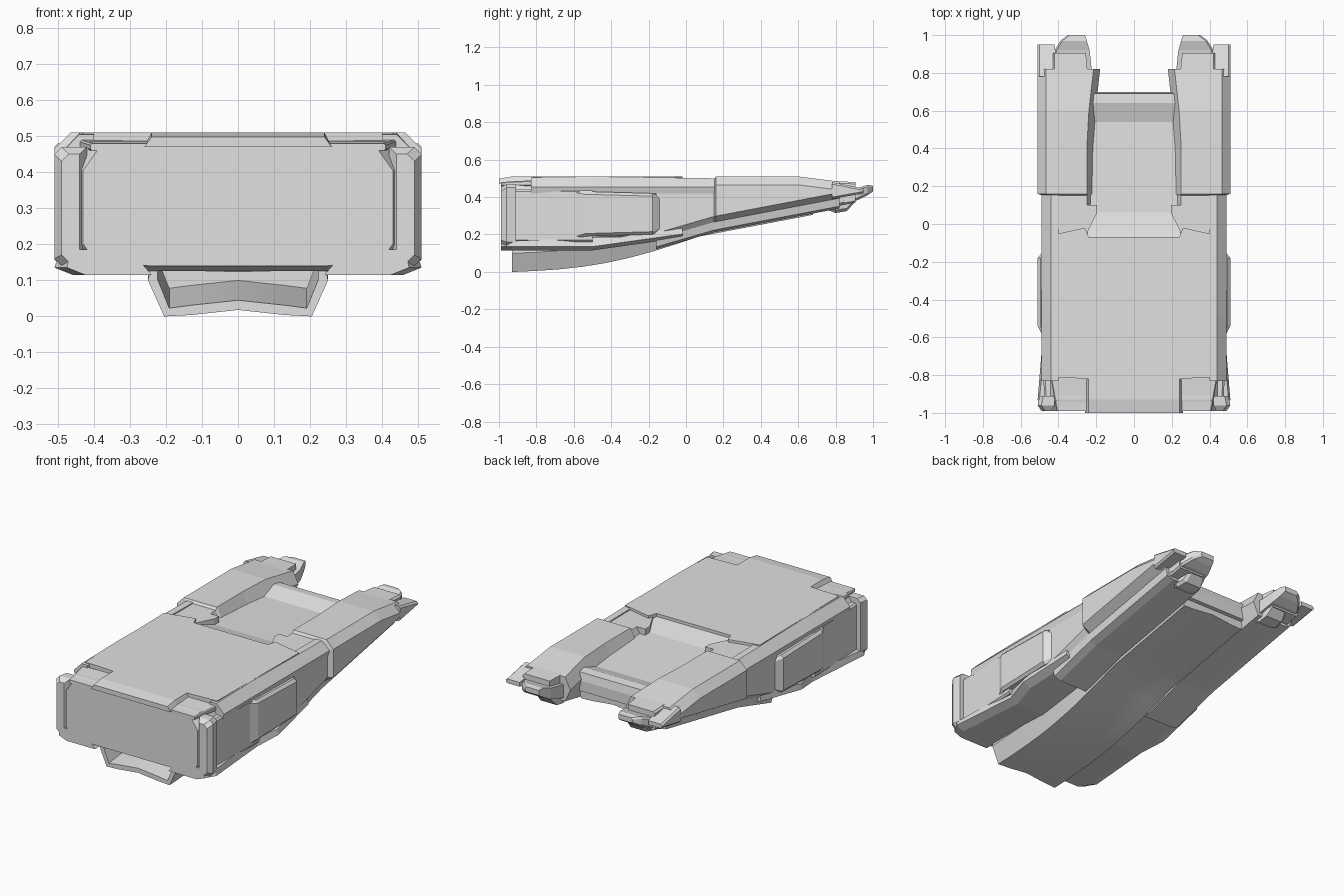
import bpy
import bmesh
import math

cube = bpy.data.objects.get("Cube")
if cube:
    bpy.data.objects.remove(cube, do_unlink=True)

grey = bpy.data.materials.new("light_grey_hull")
grey.use_nodes = True
shade = (.75, .75, .75, 1)
grey.diffuse_color = shade
for node in grey.node_tree.nodes:
    if node.type == 'BSDF_PRINCIPLED':
        node.inputs["Base Color"].default_value = shade

# Shared reference lines
roof = .51
side = .51
body = .46
spine = .25
nose = -.99
tail = 1.0
step = .16


def finish(name, bm, mirror=False):
    """Turn a bmesh into a grey object, optionally paired across the centre."""
    bmesh.ops.recalc_face_normals(bm, faces=bm.faces)
    mesh = bpy.data.meshes.new(name)
    bm.to_mesh(mesh)
    bm.free()
    mesh.materials.append(grey)
    obj = bpy.data.objects.new(name, mesh)
    bpy.context.scene.collection.objects.link(obj)
    if mirror:
        modifier = obj.modifiers.new("mirror", 'MIRROR')
        modifier.use_mirror_merge = False
    return obj


def skin(stations, ring):
    """Skin closed (x, z) rings along y, capping both ends; also return the front cap."""
    bm = bmesh.new()
    rings = [[bm.verts.new((x, y, z)) for x, z in ring(y)] for y in stations]
    for fore, aft in zip(rings, rings[1:]):
        for i in range(len(fore)):
            bm.faces.new((fore[i - 1], fore[i], aft[i], aft[i - 1]))
    front = bm.faces.new(rings[0])
    bm.faces.new(rings[-1])
    return bm, front


def both(half):
    """Complete a half ring that starts and ends on the centre line."""
    return half + [(-x, z) for x, z in reversed(half) if x > 0]


def block(name, sections, cut):
    """Mirrored pair of blocks from y: (inner, outer, bottom, top), outer corners chamfered."""
    def ring(y):
        inner, outer, bottom, top = sections[y]
        return [(inner, bottom), (outer - cut, bottom), (outer, bottom + cut),
                (outer, top - cut), (outer - cut, top), (inner, top)]
    bm, front = skin(list(sections), ring)
    finish(name, bm, mirror=True)


def keel_line(y):
    """Height of the underside: a straight climb with a sagging front half."""
    along = min(max(y + .93, 0), 1)
    return .176 + .19 * y - .047 * math.sin(math.pi * along)


def sill_line(y):
    """Height of the lower edge of the body."""
    return .115 + .14 * max(y + .5, 0)


# Main hull, with a slightly tucked-in flat nose
def hull_ring(y):
    tuck = max(-.93 - y, 0) / 2
    width, bottom, top = body - tuck, sill_line(y) + .01 + tuck / 2, .485 - tuck / 3
    return both([(0, bottom), (spine, bottom), (width - .03, bottom + .02),
                 (width, bottom + .06), (width, top - .07),
                 (width - .05, top), (0, top)])


bm, front = skin([nose, -.93, -.5, -.07], hull_ring)
finish("main_hull", bm)

# Raised roof plate and the narrower tongue reaching the nose
bm = bmesh.new()
half = [(.24, -.82), (.43, -.81), (.44, -.06), (.26, -.02), (.24, -.07)]
outline = half + [(-x, y) for x, y in reversed(half)]
face = bm.faces.new([bm.verts.new((x, y, .47)) for x, y in outline])
raised = bmesh.ops.extrude_face_region(bm, geom=[face])["geom"]
for v in raised:
    if isinstance(v, bmesh.types.BMVert):
        v.co.z = roof
finish("roof_plate", bm)


def tongue_ring(y):
    top = roof - max(-.93 - y, 0) / 6
    return both([(0, .47), (.26, .47), (.24, top), (0, top)])


bm, front = skin([-1, -.93, -.81], tongue_ring)
finish("roof_tongue", bm)


# Sloped shoulders beside the roof
def shoulder_ring(y):
    top = roof - .015 * abs(y + .5)
    return [(.4, .42), (.48, .42), (.49, .455), (.44, top), (.4, top)]


bm, front = skin([-.83, -.5, step], shoulder_ring)
finish("shoulder", bm, mirror=True)

# Upright posts and pads at the nose corners
block("nose_post", {nose: (.44, .49, .15, .45),
                    -.96: (.42, side, .14, .47),
                    -.91: (.42, .5, .14, .47)}, cut=.02)
block("nose_corner_pad", {nose: (spine, .41, body, .48),
                          -.82: (spine, .44, body, .49)}, cut=.005)

# Faceted side pods with slanted ends
block("side_panel", {-.94: (.4, .475, .16, .44),
                     -.5: (.4, .49, .16, .44)}, cut=.01)
block("side_pod", {-.6: (.4, .48, .17, .44),
                   -.54: (.4, side, .19, .43),
                   -.18: (.4, side, .2, .42),
                   -.13: (.4, .47, .22, .4)}, cut=.015)

# Jagged lower sills, alternately wide and narrow
sill_stations = [nose, -.93, -.5, -.35, -.02]


def sill_ring(y):
    narrow = sill_stations.index(y) % 2 == 0
    width, height = (.475, .07) if narrow else (side, .05)
    bottom = sill_line(y)
    return [(.24, bottom), (width - .05, bottom), (width, bottom + .02),
            (width - .01, bottom + height), (.3, bottom + .07)]


bm, front = skin(sill_stations, sill_ring)
finish("lower_sill", bm, mirror=True)


# Curved keel, hollowed at the front as a deep intake
def keel_ring(y):
    bottom = keel_line(y)
    top = bottom + .15
    return both([(0, bottom + .018), (.13, bottom + .004), (.205, bottom),
                 (spine, bottom + .1), (.24, top), (0, top)])


bm, front = skin([i / 8 - .93 for i in range(13)] + [.68], keel_ring)
bmesh.ops.recalc_face_normals(bm, faces=bm.faces)
bmesh.ops.inset_region(bm, faces=[front], thickness=.027)
inner = bmesh.ops.extrude_face_region(bm, geom=[front])["geom"]
bmesh.ops.delete(bm, geom=[front], context='FACES_ONLY')
for v in inner:
    if isinstance(v, bmesh.types.BMVert):
        v.co.y += .45
        v.co.z += .055
keel = finish("keel", bm)
bpy.context.view_layer.objects.active = keel
keel.select_set(True)
bpy.ops.object.shade_smooth_by_angle(angle=math.radians(20))
keel.select_set(False)

# Sunken rear deck that dips, then ramps up to a rear lip
deck_tops = {-.1: .5, .06: .46, .54: .44, .64: .47, .69: .465, .7: .42}


def deck_ring(y):
    bottom, top = keel_line(y) + .05, deck_tops[y]
    return both([(0, bottom), (spine, bottom), (spine, top), (0, top)])


bm, front = skin(list(deck_tops), deck_ring)
finish("rear_deck", bm)
block("deck_cheek", {-.05: (spine, .3, .42, .495),
                     .06: (.195, .3, .42, .495),
                     .1: (.195, .3, .42, .495)}, cut=.005)


# Rear booms: overhanging upper block above a narrower lower side
def boom_ring(y):
    raised_part = y >= step
    width = side if raised_part else .48
    top = roof - max(y - .6, 0) / 8 if raised_part else .495
    inner = spine - max(y - .5, 0) / 9
    bottom = keel_line(y) + .007
    ledge = bottom + .085
    return [(.215, bottom), (.4, bottom), (.445, bottom + .012),
            (.455, ledge - .03), (width, ledge), (width, top - .045),
            (width - .045, top), (inner, top), (inner - .035, top - .07)]


bm, front = skin([-step, step - .01, step, .4, .6, .7, .82], boom_ring)
finish("rear_boom", bm, mirror=True)

# Boom tails: outer fin, inner block, swept blade and lower nub
block("tail_outer_fin", {.78: (.4, side, .39, .48),
                         .95: (.42, side, .42, .445)}, cut=.01)
block("tail_block", {.8: (.245, .43, .35, .485),
                     .905: (.255, .43, .37, .48)}, cut=.01)
block("tail_blade", {.78: (.22, .44, .345, .43),
                     .92: (.235, .42, .385, .45),
                     .97: (spine, .39, .41, .465),
                     tail: (.26, .35, .43, .46)}, cut=.01)
block("tail_nub", {.76: (.24, .36, .33, .38),
                   .8: (.24, .37, .315, .38),
                   .86: (.24, .36, .325, .4),
                   .9: (spine, .35, .37, .41)}, cut=.015)
